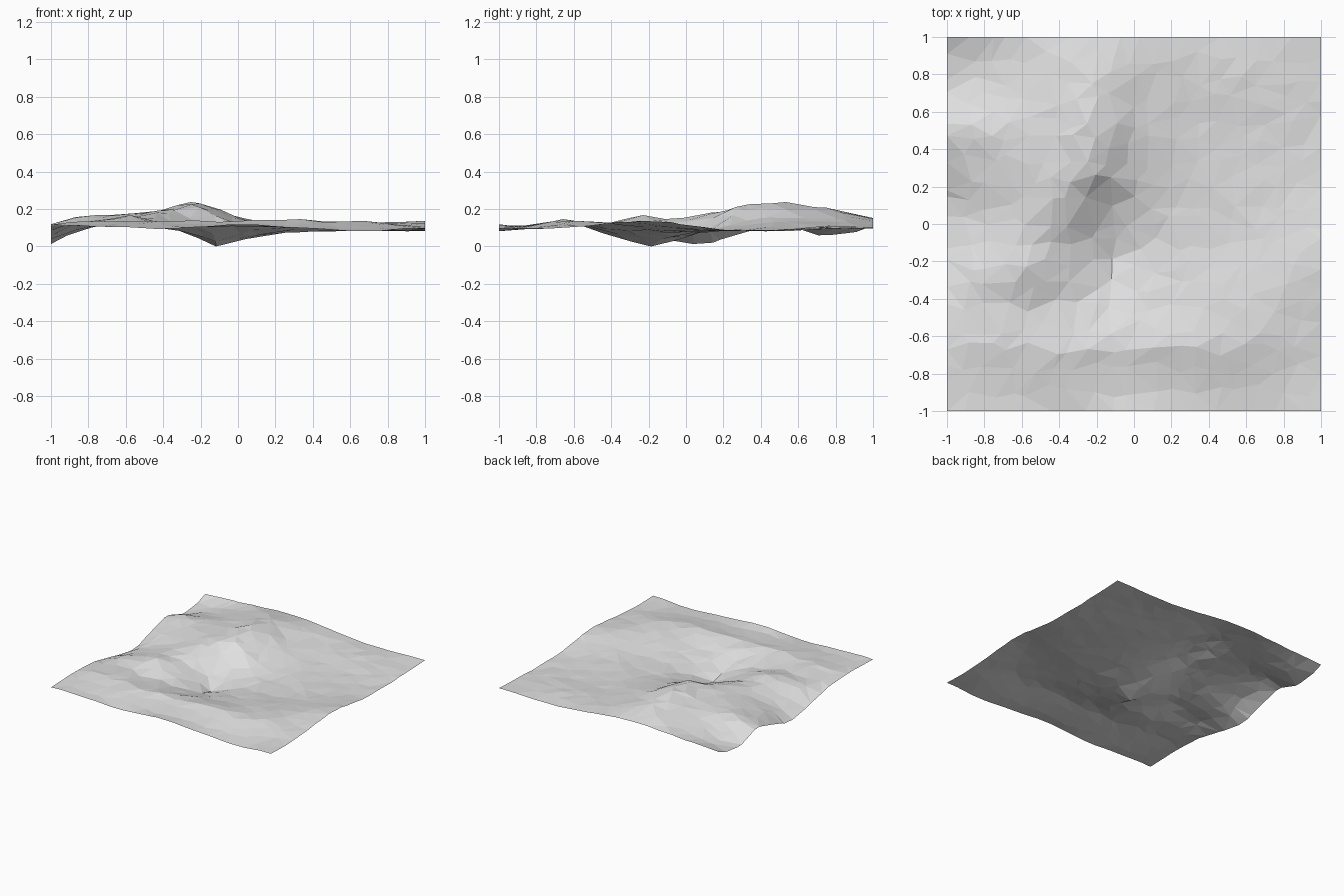
import bpy, bmesh, random
from mathutils import Vector
from mathutils.geometry import delaunay_2d_cdt

if "Cube" in bpy.data.objects:
    bpy.data.objects.remove(bpy.data.objects["Cube"])

random.seed(7)

# Terrain cross-sections: heights in hundredths along X, one profile per Y station
XS = [-1, -.88, -.6, -.4, -.24, -.13, 0, .3, .65, 1]
PROFILES = {
    -1.0: (11, 11, 10, 9.5, 10.5, 11, 12, 10, 8, 10),
    -.85: (11, 11, 11, 11, 11, 10.5, 10, 10.5, 9.5, 9),
    -.65: (12, 13, 14, 14, 14, 14, 14, 14.5, 13.5, 9.5),
    -.45: (11, 12, 12, 9, 8, 7.5, 8.5, 10.5, 13.5, 11.5),
    -.25: (7, 12, 17.5, 12, 5, 1.5, 4.5, 8.5, 11.5, 14),
    -.1: (3, 8, 15, 13, 5, 1, 3.5, 7.5, 9.5, 13),
    .1: (0, 8, 15, 18, 12, 8.5, 8, 7.5, 8.5, 10),
    .25: (6, 12, 17, 19, 22, 17, 11.5, 8.5, 8.5, 8.5),
    .5: (13, 16.5, 17.5, 19.5, 24.5, 22, 15, 9, 8.5, 8.5),
    .7: (6, 9, 15, 18, 22, 19.5, 14.5, 10.5, 10, 9),
    .85: (5.5, 8, 13, 17.5, 20, 18, 15.5, 11, 10.5, 9.5),
    1.0: (11.5, 12, 13.5, 15, 15, 15, 14.5, 10.5, 9, 10.5),
}
YS = sorted(PROFILES)


def locate(stations, v):
    """Segment index and fraction of v among sorted stations."""
    i = max(k for k in range(len(stations) - 1) if stations[k] <= v)
    return i, (v - stations[i]) / (stations[i + 1] - stations[i])


def height(x, y):
    i, u = locate(XS, x)
    j, v = locate(YS, y)
    lo, hi = PROFILES[YS[j]], PROFILES[YS[j + 1]]
    a = lo[i] * (1 - u) + lo[i + 1] * u
    b = hi[i] * (1 - u) + hi[i + 1] * u
    return (a * (1 - v) + b * v) / 100


# Irregular scatter of points, kept straight along the square border
N = 18
STEP = 2 / N
points = []
for r in range(N + 1):
    for c in range(N + 1):
        x, y = -1 + c * STEP, -1 + r * STEP
        if 0 < c < N:
            x += random.uniform(-.38, .38) * STEP
        if 0 < r < N:
            y += random.uniform(-.38, .38) * STEP
        points.append(Vector((min(1, max(-1, x)), min(1, max(-1, y)))))

verts2d, _, faces, *_ = delaunay_2d_cdt(points, [], [], 0, 1e-5)

# Faceted ground surface with a little roughness
bm = bmesh.new()
verts = []
for p in verts2d:
    x, y = min(1, max(-1, p.x)), min(1, max(-1, p.y))
    rough = random.uniform(-.004, .004)
    verts.append(bm.verts.new((x, y, max(0, height(x, y) + rough))))
for f in faces:
    bm.faces.new([verts[k] for k in f])
bm.normal_update()
for f in bm.faces:
    f.smooth = False
    if f.normal.z < 0:
        f.normal_flip()

# Rest the lowest point on the ground plane
low_vert = min(bm.verts, key=lambda v: v.co.z)
low_vert.co.z = 0

mesh = bpy.data.meshes.new("rocky_ground")
bm.to_mesh(mesh)
bm.free()

stone = bpy.data.materials.new("stone_grey")
stone.diffuse_color = (.75, .75, .75, 1)
stone.use_nodes = True
stone.node_tree.nodes["Principled BSDF"].inputs["Base Color"].default_value = stone.diffuse_color
mesh.materials.append(stone)
ground = bpy.data.objects.new("rocky_ground", mesh)
bpy.context.collection.objects.link(ground)
